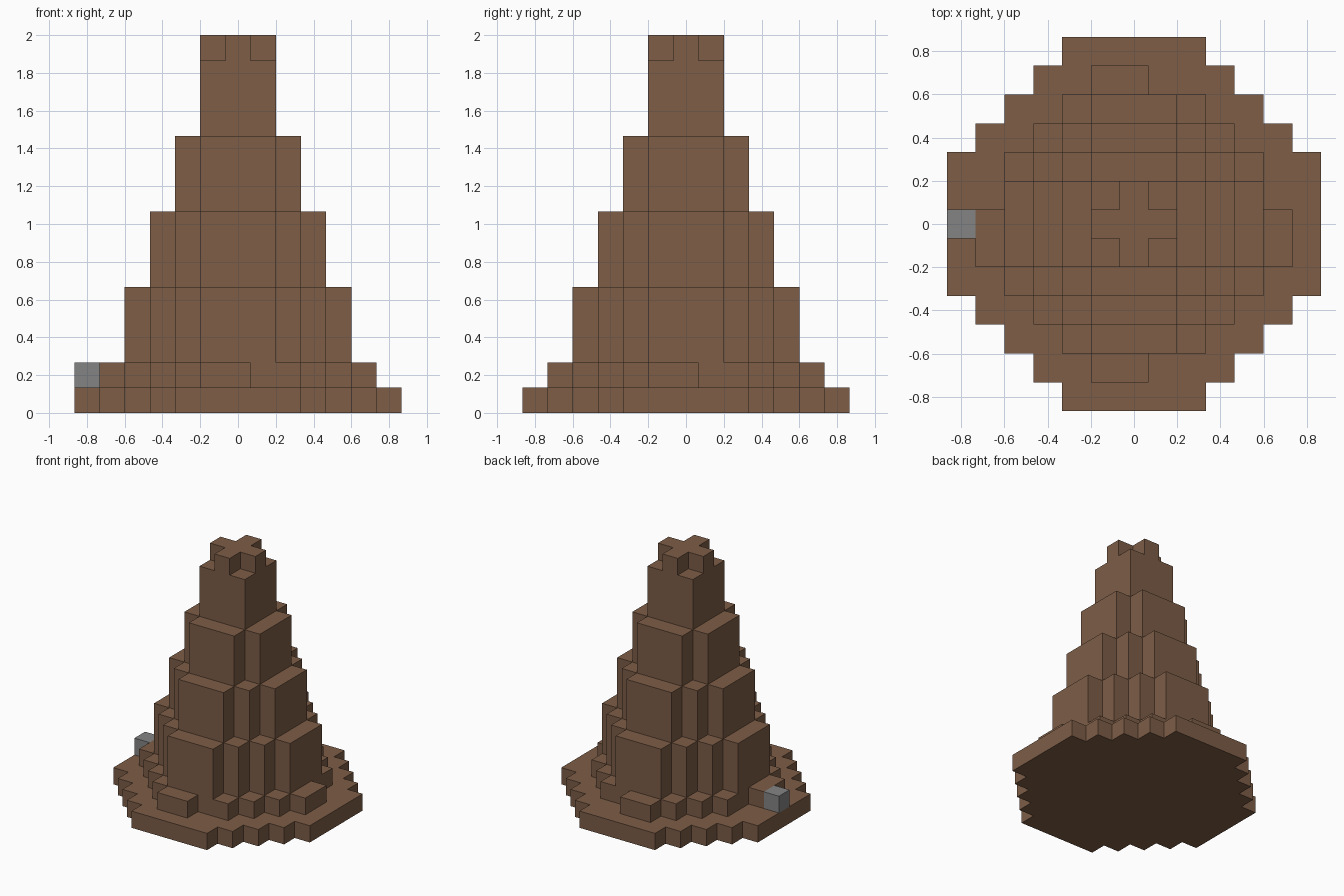
import bpy
import bmesh

U = 2 / 15  # edge length of one block

cube = bpy.data.objects.get("Cube")
if cube:
    bpy.data.objects.remove(cube, do_unlink=True)


def make_material(name, rgb):
    mat = bpy.data.materials.new(name)
    mat.use_nodes = True
    mat.diffuse_color = (*rgb, 1)
    mat.node_tree.nodes["Principled BSDF"].inputs["Base Color"].default_value = (*rgb, 1)
    return mat


brown = make_material("brown earth", (0.205, 0.109, 0.062))
grey = make_material("grey stone", (0.231, 0.231, 0.231))


def prism(name, outline, bottom, top, mat):
    """Extrude a counter-clockwise outline, given in blocks, between two heights."""
    bm = bmesh.new()
    base = bm.faces.new([bm.verts.new((x * U, y * U, bottom * U)) for x, y in outline])
    extruded = bmesh.ops.extrude_face_region(bm, geom=[base], use_keep_orig=True)
    verts = [v for v in extruded["geom"] if isinstance(v, bmesh.types.BMVert)]
    bmesh.ops.translate(bm, verts=verts, vec=(0, 0, (top - bottom) * U))
    bmesh.ops.recalc_face_normals(bm, faces=bm.faces)
    mesh = bpy.data.meshes.new(name)
    bm.to_mesh(mesh)
    bm.free()
    mesh.materials.append(mat)
    obj = bpy.data.objects.new(name, mesh)
    bpy.context.collection.objects.link(obj)
    return obj


def stepped_disc(radius, arm):
    """Blocky circle: flat sides of half-width arm joined by one-block stairs."""
    quarter = []
    steps = int(radius - arm)
    for k in range(steps + 1):
        quarter.append((radius - k, arm + k))
        if k < steps:
            quarter.append((radius - k - 1, arm + k))
    outline = []
    for _ in range(4):
        outline += quarter
        quarter = [(-y, x) for x, y in quarter]
    return outline


def box(name, x0, x1, y0, y1, bottom, top, mat):
    return prism(name, [(x0, y0), (x1, y0), (x1, y1), (x0, y1)], bottom, top, mat)


# Stacked tiers: name, radius, flat half-width, bottom, top
tiers = [
    ("base_disc", 6.5, 2.5, 0, 1),
    ("foot_ring", 4.5, 2.5, 1, 2),
    ("lower_tier", 4.5, 1.5, 2, 5),
    ("middle_tier", 3.5, 1.5, 5, 8),
    ("upper_tier", 2.5, 1.5, 8, 11),
    ("neck", 1.5, 1.5, 11, 14),
    ("cross_cap", 1.5, 0.5, 14, 15),
]
for name, radius, arm, bottom, top in tiers:
    prism(name, stepped_disc(radius, arm), bottom, top, brown)

# Off-centre ledges on the four sides
for name, inner in (("front", -5.5), ("back", 4.5)):
    box(name + "_ledge", -1.5, 0.5, inner, inner + 1, 1, 2, brown)
for name, inner in (("right", -5.5), ("left", 4.5)):
    box(name + "_ledge", inner, inner + 1, -1.5, 0.5, 1, 2, brown)

# Single stone on the right side
box("stone_block", -6.5, -5.5, -0.5, 0.5, 1, 2, grey)
